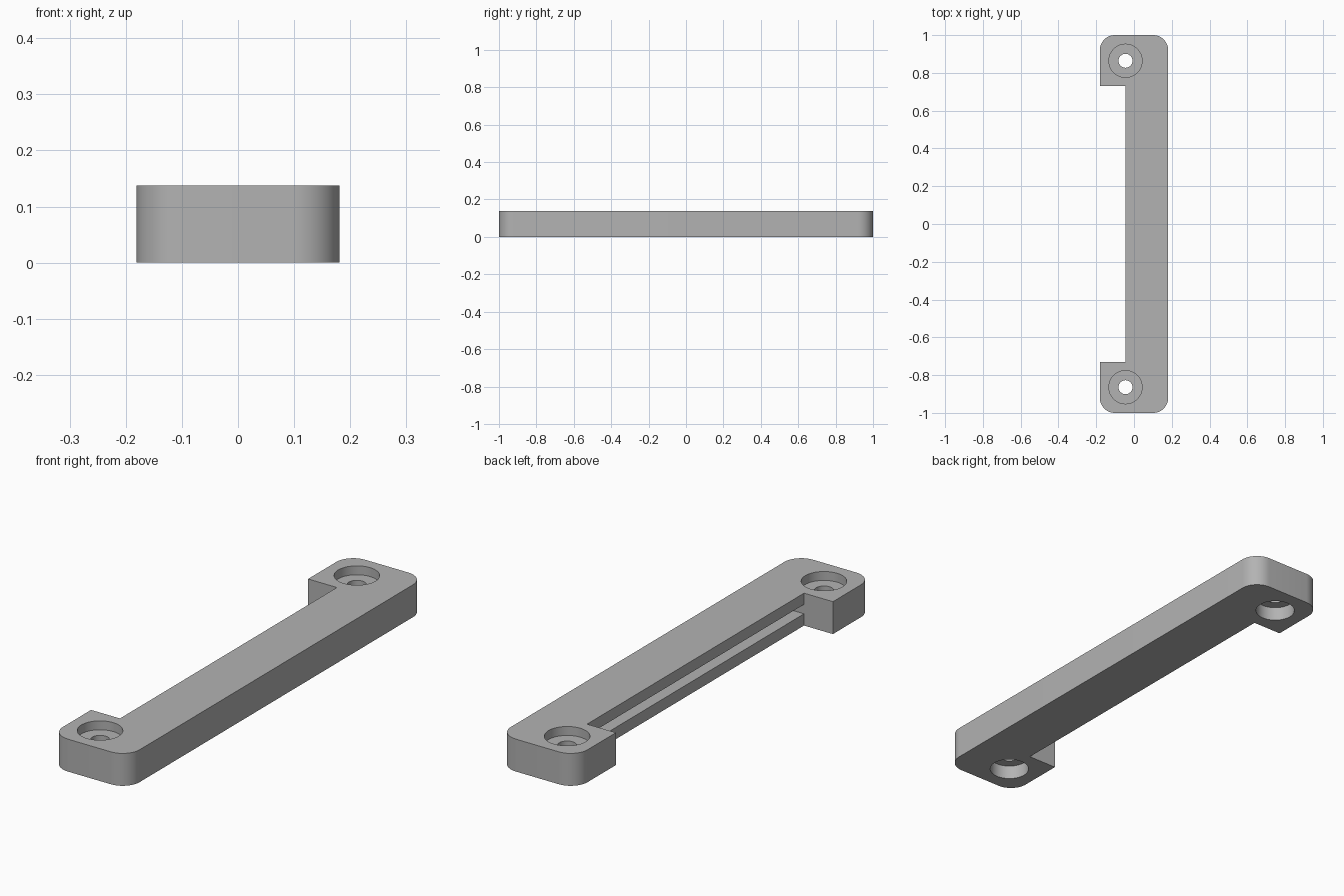
import bpy, bmesh
from math import radians, sin, cos
from mathutils import Vector

if "Cube" in bpy.data.objects:
    bpy.data.objects.remove(bpy.data.objects["Cube"], do_unlink=True)

HALF_W, HALF_L, HEIGHT = 0.181, 1.0, 0.138
CORNER = 0.08                 # outer corner radius
INNER_X, PAD_Y = -0.045, 0.73  # bar's inner edge and start of the end pads
HOLE_X, HOLE_Y = -0.045, 0.864

grey = bpy.data.materials.new("grey plastic")
grey.use_nodes = True
grey.diffuse_color = (0.45, 0.45, 0.45, 1)
grey.node_tree.nodes["Principled BSDF"].inputs["Base Color"].default_value = (0.45, 0.45, 0.45, 1)


def rounded(sx, sy, start):
    """Quarter arc for the outer corner in direction (sx, sy)."""
    c = Vector((sx * (HALF_W - CORNER), sy * (HALF_L - CORNER), 0))
    angles = [radians(start + 90 * i / 12) for i in range(13)]
    return [c + Vector((cos(a), sin(a), 0)) * CORNER for a in angles]


# Bracket outline: long bar with a pad at each end
outline = rounded(1, -1, 270) + rounded(1, 1, 0) + rounded(-1, 1, 90)
outline += [Vector((x, y, 0)) for x, y in
            ((-HALF_W, PAD_Y), (INNER_X, PAD_Y), (INNER_X, -PAD_Y), (-HALF_W, -PAD_Y))]
outline += rounded(-1, -1, 180)

bm = bmesh.new()
base = bm.faces.new([bm.verts.new(p) for p in outline])
top = bmesh.ops.extrude_face_region(bm, geom=[base])
bmesh.ops.translate(bm, vec=(0, 0, HEIGHT),
                    verts=[g for g in top["geom"] if isinstance(g, bmesh.types.BMVert)])
bmesh.ops.recalc_face_normals(bm, faces=bm.faces)
mesh = bpy.data.meshes.new("bracket_bar")
bm.to_mesh(mesh)
bm.free()
bracket = bpy.data.objects.new("bracket_bar", mesh)
bpy.context.collection.objects.link(bracket)
mesh.materials.append(grey)


def cut(cutter):
    """Subtract the cutter from the bracket, then discard it."""
    cutter.hide_render = True
    mod = bracket.modifiers.new("cut", "BOOLEAN")
    mod.operation, mod.solver, mod.object = "DIFFERENCE", "EXACT", cutter
    bpy.ops.object.select_all(action="DESELECT")
    bpy.context.view_layer.objects.active = bracket
    bracket.select_set(True)
    bpy.ops.object.modifier_apply(modifier=mod.name)
    bpy.data.objects.remove(cutter, do_unlink=True)


def bore(y, radius, z0, z1):
    bpy.ops.mesh.primitive_cylinder_add(vertices=48, radius=radius, depth=z1 - z0,
                                        location=(HOLE_X, y, (z0 + z1) / 2))
    cut(bpy.context.object)


# Screw holes: shallow recess above, deeper recess below, narrow bore between
for y in (-HOLE_Y, HOLE_Y):
    bore(y, 0.088, 0.10, 0.2)
    bore(y, 0.08, -0.1, 0.06)
    bore(y, 0.037, -0.1, 0.2)

# Long slot in the bar's inner side
SLOT_DEPTH = 0.08
bpy.ops.mesh.primitive_cube_add(size=1, location=(INNER_X, 0, 0.07))
slot = bpy.context.object
slot.scale = (2 * SLOT_DEPTH, 2 * PAD_Y, 0.04)
bpy.context.view_layer.update()
cut(slot)

bpy.ops.object.shade_smooth_by_angle(angle=radians(30))
